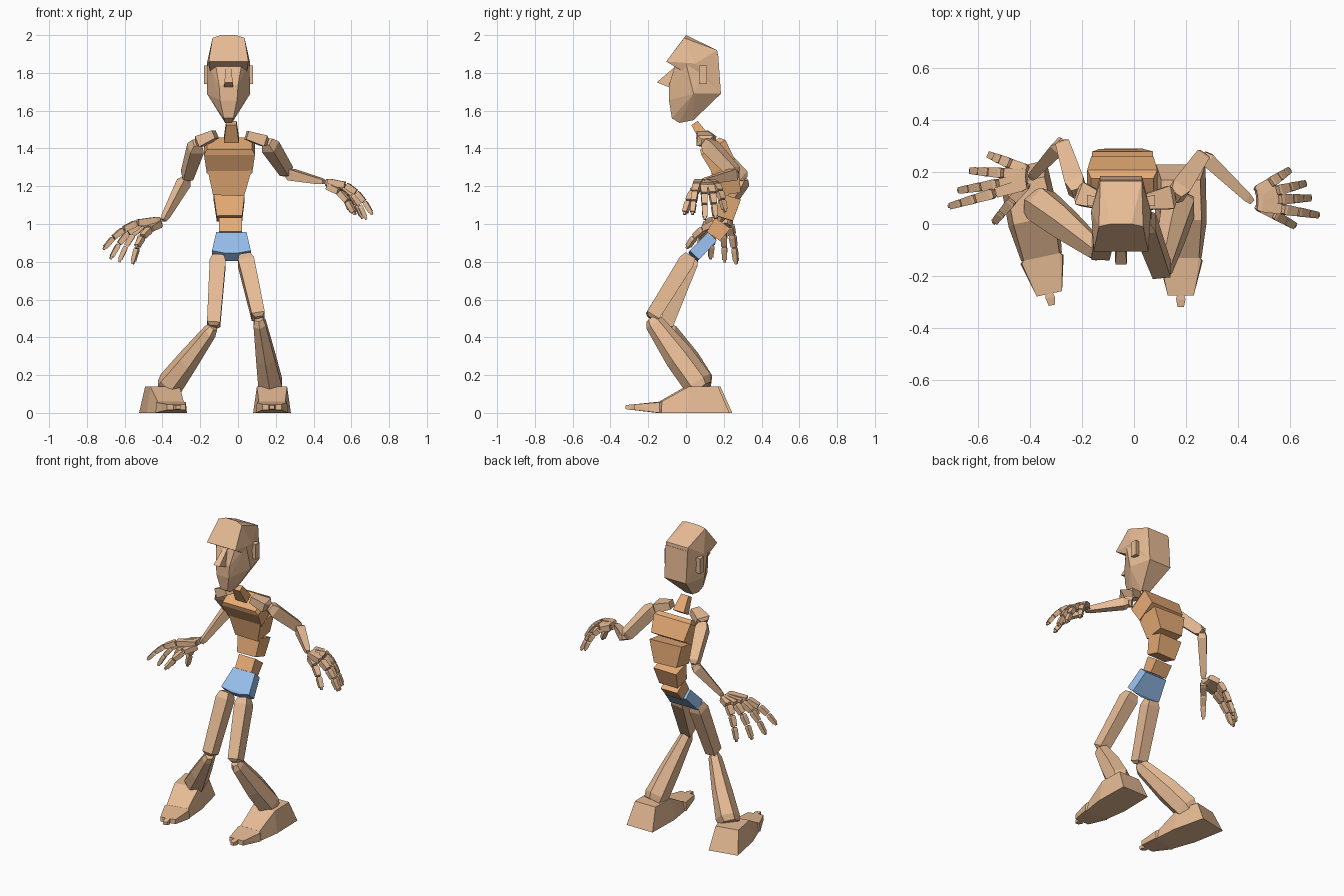
import bpy, bmesh, math
from mathutils import Vector, Matrix

if "Cube" in bpy.data.objects:
    bpy.data.objects.remove(bpy.data.objects["Cube"])


def material(name, rgb):
    m = bpy.data.materials.new(name)
    m.diffuse_color = (*rgb, 1)
    m.use_nodes = True
    m.node_tree.nodes["Principled BSDF"].inputs["Base Color"].default_value = m.diffuse_color
    return m


SKIN = material("skin", (0.80, 0.50, 0.30))
TORSO = material("torso", (0.80, 0.41, 0.18))
BLUE = material("pelvis_blue", (0.31, 0.52, 0.85))


def finish(name, bm, mat):
    bmesh.ops.recalc_face_normals(bm, faces=bm.faces)
    me = bpy.data.meshes.new(name)
    bm.to_mesh(me)
    bm.free()
    me.materials.append(mat)
    ob = bpy.data.objects.new(name, me)
    bpy.context.collection.objects.link(ob)
    return ob


def loft(name, stations, side=None, n=4, mat=SKIN):
    """Faceted limb through (point, width, depth) stations; width runs along side."""
    pts = [Vector(s[0]) for s in stations]
    t = (pts[-1] - pts[0]).normalized()
    u = Vector(side) if side else t.cross(Vector((0, 0, 1)))
    u = (u - t * u.dot(t)).normalized()
    v = t.cross(u)
    bm = bmesh.new()
    rings = []
    for p, (_, w, d) in zip(pts, stations):
        r = 0.5 / math.cos(math.pi / n)
        rings.append([bm.verts.new(p + u * w * r * math.cos(a) + v * d * r * math.sin(a))
                      for a in [(i + 0.5) * 2 * math.pi / n for i in range(n)]])
    for a, b in zip(rings, rings[1:]):
        for i in range(n):
            j = (i + 1) % n
            bm.faces.new((a[i], a[j], b[j], b[i]))
    bm.faces.new(rings[0])
    bm.faces.new(rings[-1])
    return finish(name, bm, mat)


def hull(name, half, origin=(0, 0, 0), yaw=0, mirror=True, mat=SKIN):
    """Convex block from half-points mirrored over local x."""
    bm = bmesh.new()
    m = Matrix.Translation(origin) @ Matrix.Rotation(yaw, 4, 'Z')
    for p in half:
        for s in ((1, -1) if mirror else (1,)):
            bm.verts.new(m @ Vector((p[0] * s, p[1], p[2])))
    r = bmesh.ops.convex_hull(bm, input=bm.verts)
    bmesh.ops.delete(bm, geom=[g for g in r["geom_interior"] if isinstance(g, bmesh.types.BMVert)],
                     context='VERTS')
    bmesh.ops.dissolve_limit(bm, angle_limit=0.03, verts=bm.verts, edges=bm.edges)
    return finish(name, bm, mat)


def lerp(a, b, f):
    return Vector(a).lerp(Vector(b), f)


# Head: overhanging skull cap, tapered face, nose and ears
HEAD = (-0.05, 0, 0)
hull("skull", [(.085, -.01, 1.985), (.04, 0, 2.0), (.105, -.105, 1.86), (.1, -.06, 1.845),
               (.08, .165, 1.92), (.08, .185, 1.69), (.115, .05, 1.85)], HEAD)
hull("face", [(.07, -.055, 1.85), (.11, .0, 1.85), (.05, -.09, 1.735), (.045, -.09, 1.655),
              (.025, -.075, 1.56), (.018, -.035, 1.535), (.025, .04, 1.55), (.115, .04, 1.69),
              (.08, .185, 1.69), (.08, .17, 1.9)], HEAD)
hull("nose", [(.014, -.055, 1.835), (.022, -.155, 1.75), (.024, -.08, 1.72), (.024, -.05, 1.73)], HEAD)
for s in (-1, 1):
    hull("ear", [(s * x, y, z) for x, k in ((.095, .7), (.13, 1)) for y in (.09 - .022 * k, .09 + .022 * k)
                 for z in (1.74 + .01 * (1 - k), 1.84)], HEAD, mirror=False)

# Neck and spine blocks leaning back, then hunching forward
X = (1, 0, 0)
loft("neck", [((-.035, .045, 1.535), .055, .04), ((-.035, .105, 1.445), .08, .06)], X, mat=TORSO)
loft("chest", [((-.045, .125, 1.425), .24, .12), ((-.045, .145, 1.405), .27, .15),
               ((-.045, .20, 1.305), .24, .14)], X, mat=TORSO)
loft("ribs", [((-.045, .205, 1.30), .235, .15), ((-.05, .225, 1.16), .165, .13)], X, mat=TORSO)
loft("waist", [((-.047, .235, 1.145), .165, .115), ((-.045, .20, 1.03), .135, .10)], X, mat=TORSO)
loft("abdomen", [((-.04, .195, 1.005), .12, .10), ((-.04, .145, .935), .12, .085)], X, mat=TORSO)
loft("pelvis", [((-.035, .14, .935), .16, .065), ((-.035, .045, .835), .205, .07),
                ((-.035, .035, .825), .06, .06)], X, mat=BLUE)


# Legs: thigh, small knee joint and flared shin
def leg(label, hip, knee, ankle):
    loft(label + "_thigh", [(hip, .06, .06), (lerp(hip, knee, .1), .085, .085),
                            (lerp(hip, knee, .96), .07, .075), (knee, .04, .04)], X)
    loft(label + "_shin", [(knee, .045, .05), (lerp(knee, ankle, .07), .065, .09),
                           (lerp(knee, ankle, .55), .10, .135), (lerp(knee, ankle, .92), .125, .14),
                           (ankle, .115, .10)], X, n=6)


leg("right_side", (.035, .02, .83), (.11, -.185, .50), (.175, .085, .13))
leg("left_side", (-.105, .035, .83), (-.13, -.11, .455), (-.375, .085, .13))


# Feet: wedge, toe cap and nub
def foot(label, origin, yaw):
    hull(label + "_foot", [(.095, .22, 0), (.1, 0, 0), (.08, -.14, 0), (.07, -.14, .06),
                           (.08, .005, .14), (.075, .16, .14)], origin, yaw)
    hull(label + "_toes", [(.085, -.15, 0), (.08, -.15, .055), (.07, -.135, .06), (.07, -.135, 0),
                           (.05, -.285, .015), (.05, -.285, .045)], origin, yaw)
    hull(label + "_toe_tip", [(.013, -.28, .015), (.013, -.28, .045), (.018, -.30, .045),
                              (.018, -.30, .015), (.012, -.33, .02), (.012, -.33, .04)], origin, yaw)


foot("right_side", (.18, .01, 0), 0)
foot("left_side", (-.385, .01, 0), math.radians(12))


# Arms: collar bone, upper arm, forearm tapering to the wrist
def arm(label, collar, shoulder, elbow, wrist):
    loft(label + "_collar_bone", [(collar, .06, .045), (lerp(collar, shoulder, .85), .09, .06),
                                  (shoulder, .045, .03)])
    loft(label + "_upper_arm", [(shoulder, .045, .045), (lerp(shoulder, elbow, .15), .075, .075),
                                (lerp(shoulder, elbow, .92), .055, .065), (elbow, .035, .035)])
    loft(label + "_forearm", [(elbow, .035, .035), (lerp(elbow, wrist, .1), .055, .06),
                              (lerp(elbow, wrist, .9), .035, .032), (wrist, .022, .022)])


arm("right_side", (.045, .085, 1.47), (.155, .105, 1.435), (.265, .265, 1.265), (.455, .085, 1.222))
arm("left_side", (-.12, .085, 1.475), (-.215, .12, 1.43), (-.275, .31, 1.24), (-.395, .18, 1.02))


# Fingers: separate drooping blocks along a curve, ending in a nub
def finger(label, base, tip, lift, width, cuts):
    a, c = Vector(base), Vector(tip)
    b = lerp(a, c, .6)
    b.z = a.z + lift

    def at(f):
        return lerp(lerp(a, b, f), lerp(b, c, f), f)

    for i, (f, g) in enumerate(zip(cuts, cuts[1:])):
        w = width * (1 - .12 * i)
        p, q = at(f), at(g)
        loft(label + "_joint", [(lerp(p, q, .03), w * .75, w * .7), (lerp(p, q, .2), w, w * .85),
                                (lerp(p, q, .95), w * .85, w * .75)])
    end, way = at(1), (c - b).normalized()
    loft(label + "_tip", [(end - way * .005, .016, .016), (end + way * .012, .012, .012)])


def hand(label, wrist, knuckle_x, fingers, thumb):
    w = Vector(wrist)
    for i, (ky, tip) in enumerate(fingers):
        base = Vector((w.x + (knuckle_x - w.x) * .15, w.y + (ky - w.y) * .35, w.z))
        finger(label + "_finger", base, tip, .015, .046, (0, .38, .62, .82, 1))
    finger(label + "_thumb", lerp(w, thumb, .12), thumb, -.02, .042, (0, .4, .72, 1))


hand("right_side", (.455, .085, 1.222), .56,
     [(.19, (.595, .205, 1.075)), (.15, (.655, .155, 1.04)), (.10, (.675, .10, 1.035)),
      (.05, (.705, .035, 1.06))], (.615, -.005, 1.06))
hand("left_side", (-.395, .18, 1.02), -.50,
     [(.25, (-.555, .265, .80)), (.205, (-.625, .205, .81)), (.16, (-.67, .13, .825)),
      (.11, (-.705, .07, .875))], (-.535, .01, .88))
